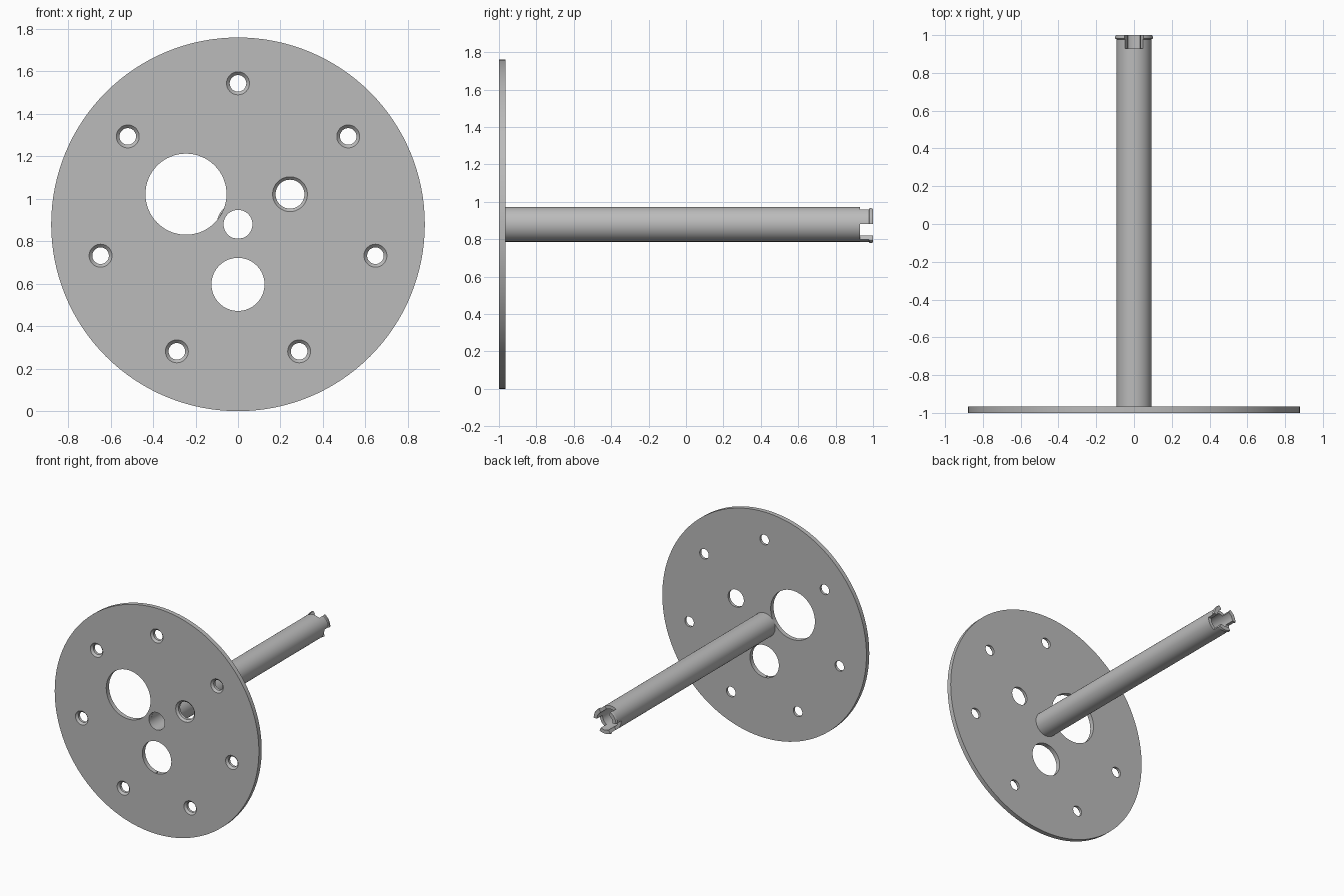
import bpy, bmesh, math

if "Cube" in bpy.data.objects:
    bpy.data.objects.remove(bpy.data.objects["Cube"])

CZ = 0.88            # height of the common axis
BORE, TUBE = 0.068, 0.0935

grey = bpy.data.materials.new("grey metal")
grey.diffuse_color = (0.5, 0.5, 0.5, 1)
grey.use_nodes = True
grey.node_tree.nodes["Principled BSDF"].inputs["Base Color"].default_value = grey.diffuse_color


def lathe(name, profile, x=0, z=CZ, seg=64, start=0, sweep=360):
    """Turn a closed (radius, y) outline about an axis parallel to y."""
    bm = bmesh.new()
    full = sweep == 360
    n = seg if full else seg + 1
    rings = []
    for i in range(n):
        a = math.radians(start + sweep * i / seg)
        rings.append([bm.verts.new((x + r * math.cos(a), y, z + r * math.sin(a)))
                      for r, y in profile])
    m = len(profile)
    for i in range(seg):
        p, q = rings[i], rings[(i + 1) % n]
        for j in range(m):
            k = (j + 1) % m
            bm.faces.new((p[j], p[k], q[k], q[j]))
    if not full:
        bm.faces.new(rings[0])
        bm.faces.new(rings[-1])
    bmesh.ops.remove_doubles(bm, verts=bm.verts, dist=1e-5)
    bmesh.ops.recalc_face_normals(bm, faces=bm.faces)
    me = bpy.data.meshes.new(name)
    bm.to_mesh(me)
    bm.free()
    ob = bpy.data.objects.new(name, me)
    bpy.context.collection.objects.link(ob)
    me.materials.append(grey)
    return ob


def smooth(ob):
    bpy.ops.object.select_all(action='DESELECT')
    ob.select_set(True)
    bpy.context.view_layer.objects.active = ob
    bpy.ops.object.shade_smooth_by_angle(angle=math.radians(30))


# Round plate with a central bore
plate = lathe("round_plate", [(BORE, -1), (0.88, -1), (0.88, -0.965), (BORE, -0.965)], seg=128)

# Hole positions: (x, z, radius, countersunk radius)
holes = [(-0.245, CZ + 0.142, 0.191, 0.191),
         (0.245, CZ + 0.142, 0.068, 0.082),
         (0, CZ - 0.283, 0.125, 0.125)]
for i in range(7):
    a = math.radians(90 + 360 * i / 7)
    holes.append((0.664 * math.cos(a), CZ + 0.664 * math.sin(a), 0.039, 0.054))

# Cut every hole, countersunk from the front where wider
for x, z, r, wide in holes:
    d = wide - r
    outline = [(0, -1.01), (wide, -1.01), (wide, -1)]
    if d:
        outline.append((r, -1 + d))
    outline += [(r, -0.9), (0, -0.9)]
    cutter = lathe("hole_cutter", outline, x, z)
    cutter.hide_render = True
    mod = plate.modifiers.new("hole", 'BOOLEAN')
    mod.operation = 'DIFFERENCE'
    mod.solver = 'EXACT'
    mod.object = cutter
    bpy.context.view_layer.objects.active = plate
    bpy.ops.object.modifier_apply(modifier=mod.name)
    bpy.data.objects.remove(cutter)
smooth(plate)

# Long hollow tube
smooth(lathe("tube", [(BORE, -0.965), (TUBE, -0.965), (TUBE, 0.93), (BORE, 0.93)]))

# Three snap tabs with outward lips at the far end
tab = [(BORE, 0.93), (TUBE, 0.93), (TUBE, 0.978), (0.1, 0.982),
       (0.1, 0.992), (0.096, 1), (BORE, 1)]
for mid in (30, 150, 270):
    smooth(lathe("snap_tab", tab, seg=12, start=mid - 29, sweep=58))
